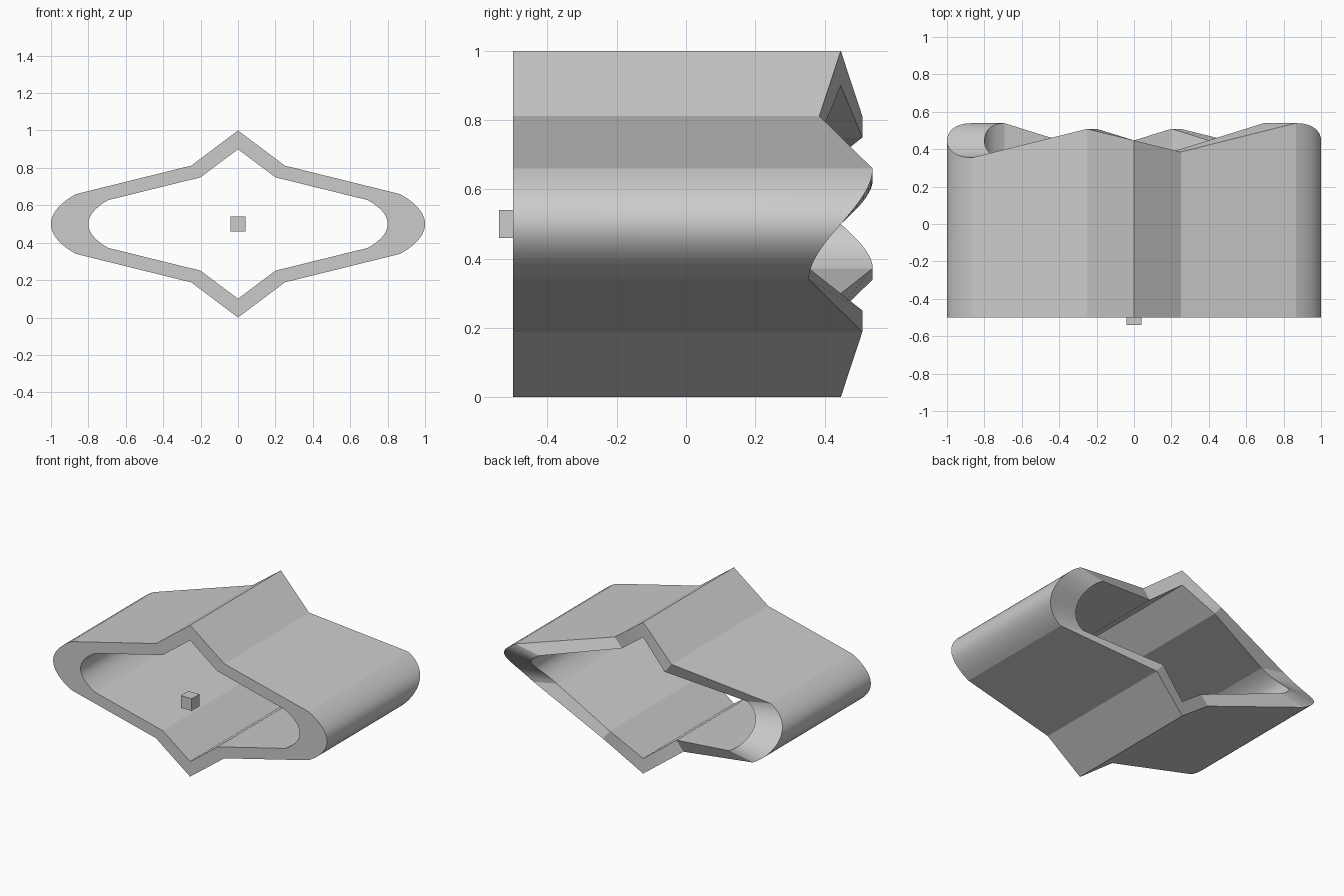
import bpy, bmesh
from math import sin, cos, radians

if "Cube" in bpy.data.objects:
    bpy.data.objects.remove(bpy.data.objects["Cube"])

MID, SCALE, FRONT, BACK = 0.5, 0.8, -0.5, 0.447

# Half outline on the +x side: (x, z offset from centre, back edge y offset)
half = [(0, 0.5, 0), (0.25, 0.312, -0.062)]
STEPS = 24
for i in range(STEPS + 1):
    t = radians(30 - 60 * i / STEPS)
    half.append((cos(t), 0.32 * sin(t), 0.092 * sin(3 * t)))
half.append((0.25, -0.312, 0.062))

# The other half is the same outline turned 180 degrees about y
outline = half + [(-x, -z, w) for x, z, w in half]


def ring(bm, scale, back):
    return [bm.verts.new((x * scale, BACK + w if back else FRONT, MID + z * scale))
            for x, z, w in outline]


def bridge(bm, a, b):
    for i in range(len(a)):
        j = (i + 1) % len(a)
        bm.faces.new((a[i], a[j], b[j], b[i]))


# Tube: flat front rim, wavy back rim
bm = bmesh.new()
rings = [ring(bm, 1, False), ring(bm, 1, True), ring(bm, SCALE, True), ring(bm, SCALE, False)]
for k in range(4):
    bridge(bm, rings[k], rings[(k + 1) % 4])
bmesh.ops.recalc_face_normals(bm, faces=bm.faces[:])
mesh = bpy.data.meshes.new("tube_shell")
bm.to_mesh(mesh)
bm.free()
shell = bpy.data.objects.new("tube_shell", mesh)
bpy.context.collection.objects.link(shell)
bpy.context.view_layer.objects.active = shell
shell.select_set(True)
bpy.ops.object.shade_smooth_by_angle(angle=radians(11))

# Small cube floating in the front opening
bpy.ops.mesh.primitive_cube_add(size=0.08, location=(0, -0.5, MID))
bpy.context.object.name = "centre_cube"
